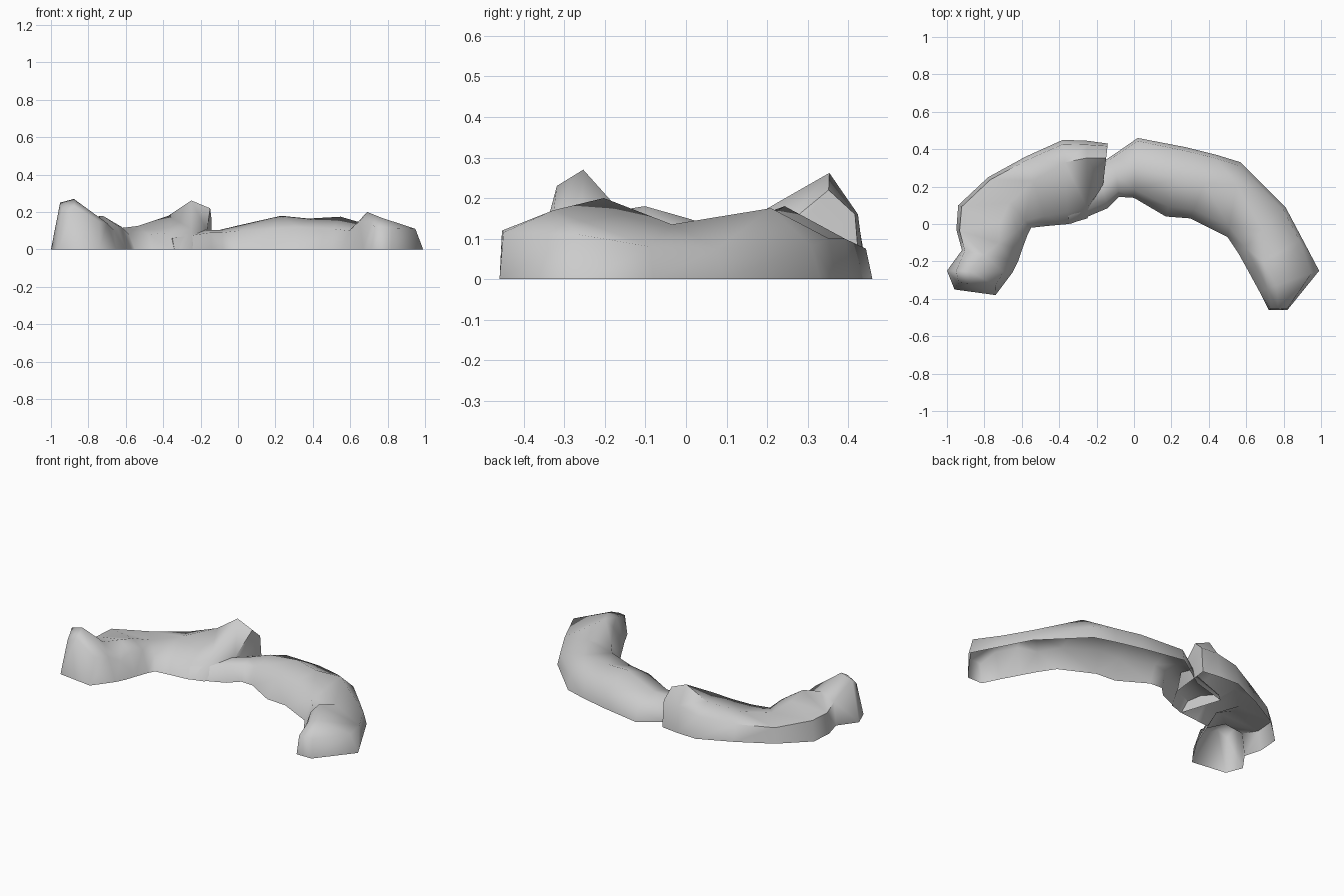
import bpy, bmesh, math
from mathutils import Vector

old = bpy.data.objects.get("Cube")
if old:
    bpy.data.objects.remove(old, do_unlink=True)

stone = bpy.data.materials.new("grey stone")
stone.use_nodes = True
colour = (0.6, 0.6, 0.6, 1)
stone.diffuse_color = colour
stone.node_tree.nodes["Principled BSDF"].inputs["Base Color"].default_value = colour


def section(outer, inner, shoulder, crest, crest_at, lip, inset=0.05):
    """Cross-section from the outer foot, over the crest, to the inner foot."""
    a, b = Vector((*outer, 0)), Vector((*inner, 0))
    up = Vector((0, 0, 1))
    return [
        a,
        a.lerp(b, inset) + up * shoulder,
        a.lerp(b, crest_at) + up * crest,
        a.lerp(b, 0.86) + up * lip,
        b,
    ]


def rock_ridge(name, stations, end_lean):
    """Skin a row of sections, close the far end and leave the underside open."""
    rows = [section(*s) for s in stations]
    # lean the raised points of the last section back from the end
    for i in (1, 2, 3):
        back = (rows[-2][i] - rows[-1][i]) * end_lean
        rows[-1][i] += Vector((back.x, back.y, 0))
    bm = bmesh.new()
    rings = [[bm.verts.new(p) for p in row] for row in rows]
    for near, far in zip(rings, rings[1:]):
        for i in range(len(near) - 1):
            bm.faces.new((near[i], near[i + 1], far[i + 1], far[i]))
    bm.faces.new(rings[0])
    bm.faces.new(reversed(rings[-1]))
    bmesh.ops.triangulate(bm, faces=bm.faces[:])
    bmesh.ops.recalc_face_normals(bm, faces=bm.faces[:])
    # an open shell has to face outwards: the flattest face points up
    top = max(bm.faces, key=lambda f: f.normal.z ** 2)
    if top.normal.z < 0:
        bmesh.ops.reverse_faces(bm, faces=bm.faces[:])
    mesh = bpy.data.meshes.new(name)
    bm.to_mesh(mesh)
    bm.free()
    mesh.materials.append(stone)
    obj = bpy.data.objects.new(name, mesh)
    bpy.context.collection.objects.link(obj)
    bpy.ops.object.select_all(action="DESELECT")
    obj.select_set(True)
    bpy.context.view_layer.objects.active = obj
    bpy.ops.object.shade_smooth_by_angle(angle=math.radians(65))


# Right half: tall block at the middle, dip, hump, tall end block
# (outer foot, inner foot, shoulder height, crest height, crest place, lip height)
rock_ridge("right_rock_ridge", [
    ((-.14, .43), (-.17, .17), .16, .22, .3, .1),
    ((-.25, .445), (-.25, .03), .16, .262, .22, .11),
    ((-.38, .45), (-.35, 0), .13, .18, .27, .09),
    ((-.58, .36), (-.46, -.01), .1, .125, .35, .08),
    ((-.78, .25), (-.55, -.02), .09, .11, .5, .08),
    ((-.94, .1), (-.57, -.06), .12, .15, .6, .12),
    ((-.95, -.03), (-.6, -.14), .12, .18, .65, .13),
    ((-.92, -.14), (-.62, -.2), .14, .17, .4, .1),
    ((-1, -.25), (-.65, -.26), .25, .27, .35, .14, .14),
    ((-.96, -.35), (-.74, -.38), .2, .23, .4, .15, .14),
], 0.4)

# Left half: low start buried in the right half, long hump, pointed end
rock_ridge("left_rock_ridge", [
    ((-.42, .25), (-.34, 0), .04, .07, .5, .06),
    ((-.2, .31), (-.14, .085), .06, .105, .5, .09),
    ((-.11, .37), (-.08, .145), .07, .105, .5, .09),
    ((.02, .46), (0, .14), .075, .13, .5, .1),
    ((.28, .41), (.17, .04), .1, .18, .45, .11),
    ((.44, .37), (.3, .03), .1, .165, .45, .12),
    ((.57, .33), (.5, -.07), .08, .175, .3, .11),
    ((.81, .09), (.56, -.16), .075, .135, .5, .1),
    ((.9, -.08), (.61, -.25), .08, .2, .72, .15),
    ((.99, -.25), (.67, -.36), .11, .17, .7, .15, .13),
    ((.82, -.46), (.72, -.46), .115, .12, .5, .115),
], 0.05)
